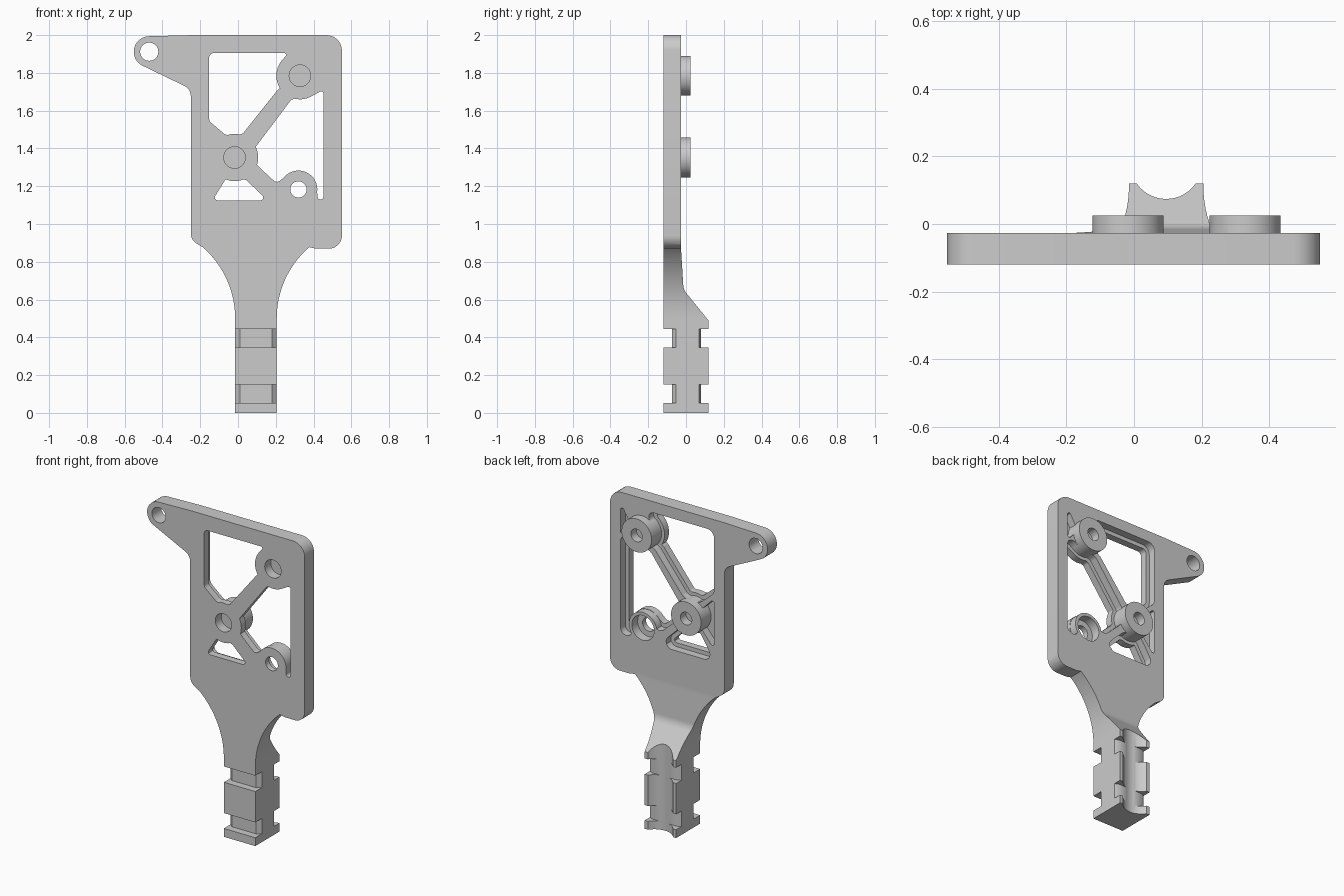
import bpy
import bmesh
from math import cos, sin, radians, tan
from mathutils import Vector

default = bpy.data.objects.get("Cube")
if default:
    bpy.data.objects.remove(default, do_unlink=True)

FRONT, PLATE_BACK, STEM_BACK = -0.12, -0.027, 0.12
LEDGE = -0.075          # floor of the stepped pockets on the back
UPPER, LOWER = (0.328, 1.785), (-0.018, 1.352)   # boss centres
RING, EAR = (0.32, 1.183), (-0.47, 1.912)


def arc(centre, radius, start, end, steps=16):
    angles = [radians(start + (end - start) * i / steps) for i in range(steps + 1)]
    return [(centre[0] + radius * cos(a), centre[1] + radius * sin(a)) for a in angles]


def rounded(points, steps=6):
    """Fillet every corner given as (a, b, radius); plain (a, b) stays sharp."""
    result = []
    for i, point in enumerate(points):
        p = Vector(point[:2])
        if len(point) == 2:
            result.append(p)
            continue
        u = Vector(points[i - 1][:2]) - p
        v = Vector(points[(i + 1) % len(points)][:2]) - p
        half = u.angle(v) / 2
        reach = min(point[2] / tan(half), 0.48 * u.length, 0.48 * v.length)
        radius = reach * tan(half)
        u.normalize()
        v.normalize()
        centre = p + (u + v).normalized() * (radius / sin(half))
        first, last = p + u * reach - centre, p + v * reach - centre
        for k in range(steps + 1):
            spoke = first.lerp(last, k / steps)
            result.append(centre + spoke.normalized() * radius)
    return result


def grown(points, distance):
    """Move a closed outline outward by a distance."""
    pts = [Vector(p) for p in points]
    pts = [p for i, p in enumerate(pts) if (p - pts[i - 1]).length > 0.001]
    area = sum(pts[i - 1].cross(pts[i]) for i in range(len(pts)))
    side = 1 if area > 0 else -1
    result = []
    for i, p in enumerate(pts):
        a = (p - pts[i - 1]).normalized()
        b = (pts[(i + 1) % len(pts)] - p).normalized()
        n, m = Vector((a.y, -a.x)) * side, Vector((b.y, -b.x)) * side
        result.append(p + (n + m) * (distance / max(1 + n.dot(m), 0.5)))
    return result


def prism(name, points, low, high, axis="y"):
    """Extrude a flat outline along one axis."""
    place = {"x": lambda a, b, c: (c, a, b),
             "y": lambda a, b, c: (a, c, b),
             "z": lambda a, b, c: (a, b, c)}[axis]
    bm = bmesh.new()
    face = bm.faces.new([bm.verts.new(place(p[0], p[1], low)) for p in points])
    moved = bmesh.ops.extrude_face_region(bm, geom=[face], use_keep_orig=True)["geom"]
    bmesh.ops.translate(bm, vec=place(0, 0, high - low),
                        verts=[g for g in moved if isinstance(g, bmesh.types.BMVert)])
    bmesh.ops.recalc_face_normals(bm, faces=bm.faces)
    mesh = bpy.data.meshes.new(name)
    bm.to_mesh(mesh)
    bm.free()
    obj = bpy.data.objects.new(name, mesh)
    bpy.context.collection.objects.link(obj)
    return obj


def disc(name, centre, radius, low, high, axis="y"):
    return prism(name, arc(centre, radius, 0, 360, 48)[:-1], low, high, axis)


def combine(target, tool, operation="DIFFERENCE"):
    tool.hide_render = True
    mod = target.modifiers.new("shape", "BOOLEAN")
    mod.operation, mod.solver, mod.object = operation, "EXACT", tool
    bpy.context.view_layer.objects.active = target
    bpy.ops.object.modifier_apply(modifier=mod.name)
    bpy.data.objects.remove(tool, do_unlink=True)


# Outline of plate, ear and flared stem
outline = rounded(
    [(-0.015, 0), (0.205, 0)]
    + arc((0.705, 0.5), 0.5, 180, 131)
    + [(0.41, 0.87, 0.04), (0.55, 0.87, 0.08), (0.55, 2, 0.08), (-0.24, 2, 0.3)]
    + arc(EAR, 0.082, 93, 242)
    + [(-0.25, 1.715, 0.06), (-0.25, 0.915, 0.06)]
    + arc((-0.515, 0.5), 0.5, 49, 0))
bracket = prism("bracket", outline, FRONT, STEM_BACK)

# Thin the plate and slope the back of the stem
combine(bracket, prism("back_clearance", rounded(
    [(0.122, 0.486), (-0.013, 0.652, 0.08), (PLATE_BACK, 0.88, 0.4),
     (PLATE_BACK, 2.2), (0.4, 2.2), (0.4, 0.486)]), -1, 1, "x"))

# Openings around the diagonal strut and bosses
openings = [
    [(-0.153, 1.905, 0.025), (0.265, 1.905, 0.015)]
    + arc(UPPER, 0.125, 136, 212)
    + [(0.21, 1.71, 0.02), (0.025, 1.478, 0.02)]
    + arc(LOWER, 0.125, 78, 108, 6)
    + [(-0.07, 1.475, 0.02), (-0.153, 1.545, 0.03)],
    [(0.452, 1.71, 0.025), (0.452, 1.13, 0.015), (0.422, 1.13, 0.015)]
    + arc(RING, 0.1, -8, 142)
    + [(0.205, 1.215, 0.04), (0.115, 1.298, 0.02)]
    + arc(LOWER, 0.125, -18, 24, 8)
    + [(0.095, 1.41, 0.02), (0.282, 1.658, 0.02)]
    + arc(UPPER, 0.125, 257, 301, 8)
    + [(0.415, 1.69, 0.02)],
    [(-0.135, 1.125, 0.015), (0.155, 1.125, 0.015), (0.045, 1.232, 0.015)]
    + arc(LOWER, 0.125, 292, 248, 6)
    + [(-0.07, 1.23, 0.015)],
]
for opening in openings:
    shape = rounded(opening)
    combine(bracket, prism("opening", shape, -0.3, 0.3))
    combine(bracket, prism("opening_step", grown(shape, 0.025), LEDGE, 0.3))

# Blind triangular pockets on the back
for pocket in ([(-0.178, 1.5, 0.012), (-0.07, 1.39), (-0.07, 1.31), (-0.178, 1.18, 0.012)],
               [(0.477, 1.935, 0.012), (0.477, 1.72, 0.012), (0.4, 1.8)]):
    combine(bracket, prism("pocket", rounded(pocket), LEDGE, 0.3))

# Bosses, with blind bores from both faces
for centre in (UPPER, LOWER):
    combine(bracket, disc("boss", centre, 0.105, -0.1, 0.025), "UNION")
    combine(bracket, disc("front_bore", centre, 0.057, -0.3, -0.06))
    combine(bracket, disc("back_bore", centre, 0.04, -0.03, 0.3))

# Counterbored ring and ear hole
combine(bracket, disc("ring", RING, 0.098, -0.11, PLATE_BACK), "UNION")
combine(bracket, disc("counterbore", RING, 0.078, -0.085, 0.3))
combine(bracket, disc("ring_hole", RING, 0.043, -0.3, 0.3))
combine(bracket, disc("ear_hole", EAR, 0.048, -0.3, 0.3))

# Rounded channel down the back of the stem
combine(bracket, disc("channel", (0.095, 0.18), 0.106, -0.1, 0.8, "z"))

# Notches across the front and back of the stem
for low, high in ((0.053, 0.15), (0.345, 0.445)):
    for outer, edge, inner in ((-0.3, -0.053, -0.075), (0.3, 0.068, 0.08)):
        notch = [(-0.1, outer), (0.29, outer), (0.29, edge), (0.205, edge),
                 (0.18, inner), (0.01, inner), (-0.015, edge), (-0.1, edge)]
        combine(bracket, prism("notch", notch, low, high, "z"))

# Grey finish
grey = bpy.data.materials.new("plain_grey")
grey.use_nodes = True
colour = (0.6, 0.6, 0.6, 1)
grey.diffuse_color = colour
grey.node_tree.nodes["Principled BSDF"].inputs["Base Color"].default_value = colour
bracket.data.materials.clear()
bracket.data.materials.append(grey)
for face in bracket.data.polygons:
    face.material_index = 0

bpy.ops.object.select_all(action="DESELECT")
bracket.select_set(True)
bpy.context.view_layer.objects.active = bracket
bpy.ops.object.shade_smooth_by_angle(angle=radians(30))
